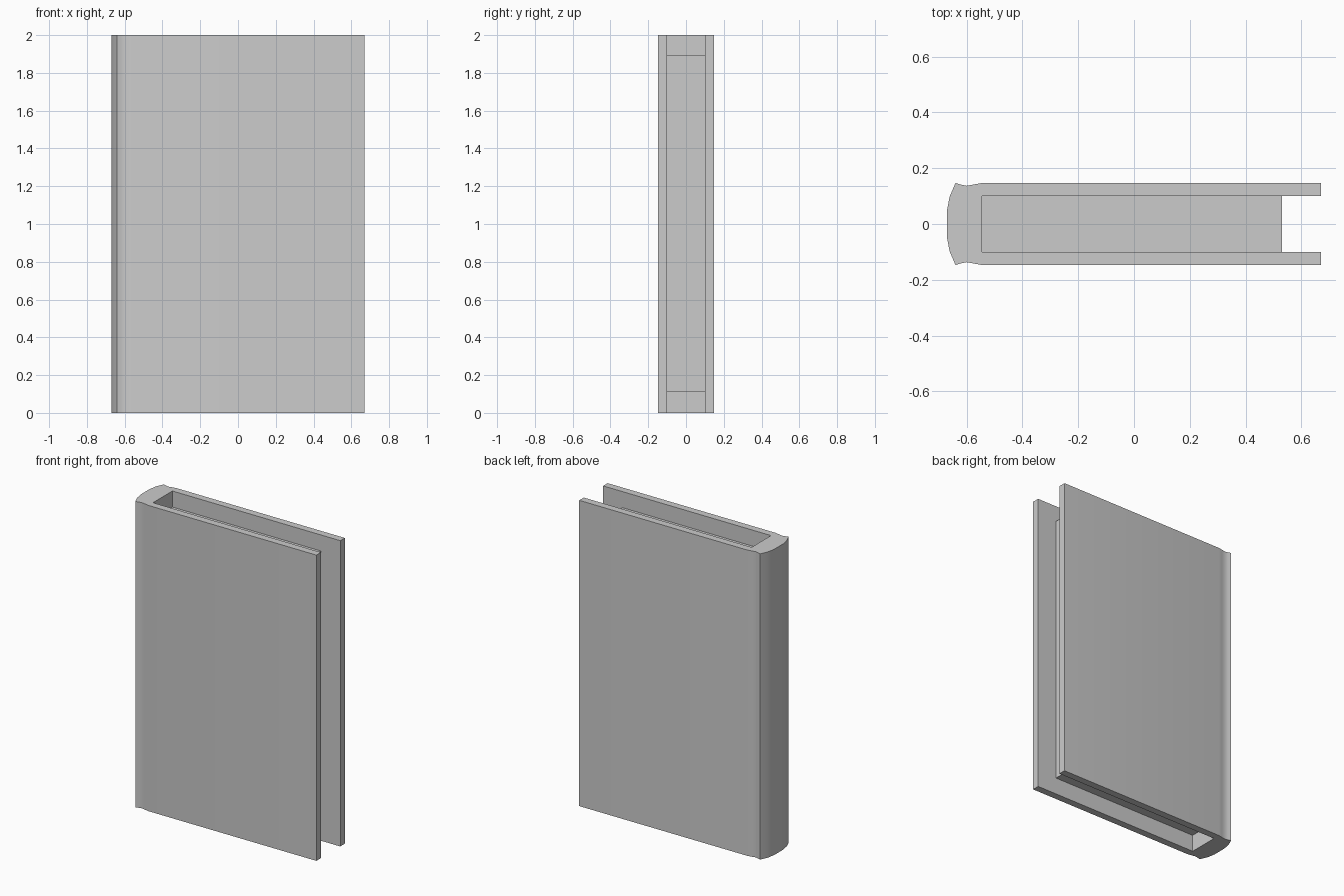
import bpy, bmesh

if "Cube" in bpy.data.objects:
    bpy.data.objects.remove(bpy.data.objects["Cube"])


def prism(name, outline, z0, z1):
    """Extrude a closed xy outline from z0 up to z1."""
    bm = bmesh.new()
    face = bm.faces.new([bm.verts.new((x, y, z0)) for x, y in outline])
    top = bmesh.ops.extrude_face_region(bm, geom=[face])["geom"]
    verts = [v for v in top if isinstance(v, bmesh.types.BMVert)]
    bmesh.ops.translate(bm, verts=verts, vec=(0, 0, z1 - z0))
    bmesh.ops.recalc_face_normals(bm, faces=bm.faces)
    mesh = bpy.data.meshes.new(name)
    bm.to_mesh(mesh)
    bm.free()
    obj = bpy.data.objects.new(name, mesh)
    bpy.context.collection.objects.link(obj)
    return obj


# Cover: inner corner, board edge, hinge groove, rounded spine (mirrored in y)
half = [(-0.545, 0.1), (0.67, 0.1), (0.67, 0.147), (-0.545, 0.147),
        (-0.572, 0.142), (-0.6, 0.137), (-0.62, 0.141), (-0.64, 0.147),
        (-0.661, 0.098), (-0.671, 0.045)]
cover = prism("book_cover", half + [(x, -y) for x, y in reversed(half)], 0, 2)

# Page block, recessed on three sides and seated slightly into the cover
x0, x1, y = -0.547, 0.53, 0.101
prism("page_block", [(x0, -y), (x1, -y), (x1, y), (x0, y)], 0.11, 1.895)

# Smooth the spine and grooves, keep the corners sharp
bpy.context.view_layer.objects.active = cover
cover.select_set(True)
bpy.ops.object.shade_smooth_by_angle(angle=0.52)
